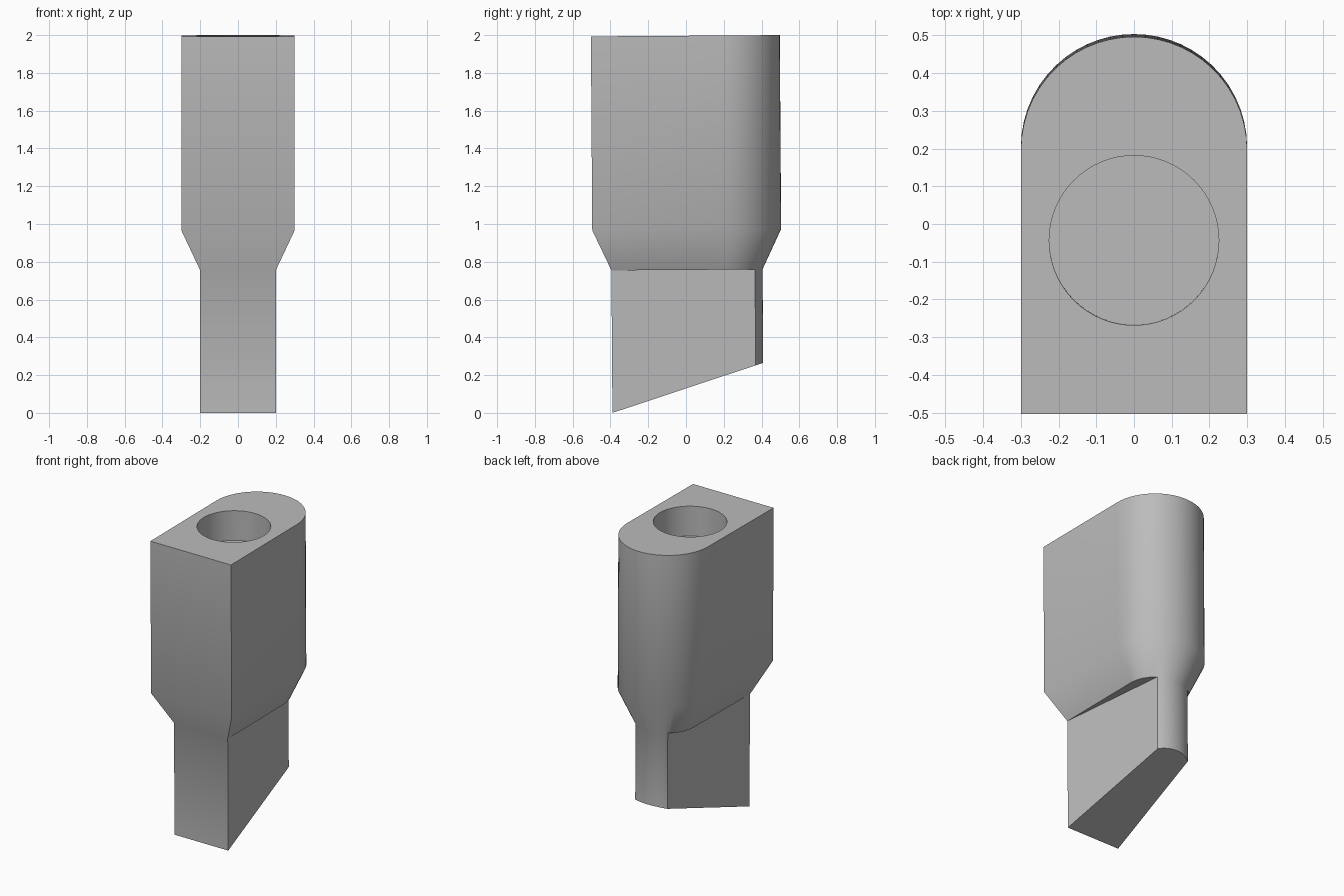
import bpy, bmesh, math
from mathutils import Matrix

cube = bpy.data.objects.get("Cube")
if cube:
    bpy.data.objects.remove(cube, do_unlink=True)

# Material
grey = bpy.data.materials.new("plain grey")
grey.use_nodes = True
colour = (0.5, 0.5, 0.5, 1)
grey.diffuse_color = colour
grey.node_tree.nodes["Principled BSDF"].inputs["Base Color"].default_value = colour

SIDE, BACK = 8, 12               # arc segments on each flank and across the back
CUT = math.acos(0.6)             # where the lower wedge meets the rounded back
angles = [CUT * i / SIDE for i in range(SIDE)]
angles += [CUT + (math.pi - 2 * CUT) * i / BACK for i in range(BACK)]
angles += [math.pi - CUT + CUT * i / SIDE for i in range(SIDE + 1)]

bm = bmesh.new()


def ring(half, front, z):
    """Outline with a square front and a round back: left corner, arc, right corner."""
    pts = [(half, front)]
    pts += [(half * math.cos(a), 0.2 + half * math.sin(a)) for a in angles]
    pts.append((-half, front))
    return [bm.verts.new((x, y, z)) for x, y in pts]


def bridge(lower, upper):
    n = len(lower)
    for i in range(n):
        j = (i + 1) % n
        bm.faces.new((lower[i], lower[j], upper[j], upper[i]))


# Upper block and the taper under it
top = ring(0.3, -0.5, 1.9965)
shoulder = ring(0.3, -0.5, 0.97)
neck = ring(0.2, -0.4, 0.757)
bridge(shoulder, top)
bridge(neck, shoulder)
bm.faces.new(top)

# Ledges left where the lower part narrows towards the back
first, last = 1 + SIDE, 1 + SIDE + BACK
bm.faces.new(neck[:first + 1])
bm.faces.new(neck[last:])

# Lower wedge with a slanted bottom
wedge = [neck[0]] + neck[first:last + 1] + [neck[-1]]
foot = [bm.verts.new((v.co.x, v.co.y, 0.003 + 0.324 * (v.co.y + 0.4))) for v in wedge]
bridge(foot, wedge)
bm.faces.new(foot)
bmesh.ops.recalc_face_normals(bm, faces=bm.faces)

mesh = bpy.data.meshes.new("tapered_block")
bm.to_mesh(mesh)
bm.free()
mesh.materials.append(grey)
block = bpy.data.objects.new("tapered_block", mesh)
bpy.context.collection.objects.link(block)

# Round socket sunk into the top
bpy.ops.mesh.primitive_cylinder_add(vertices=64, radius=0.225, depth=0.4,
                                    location=(0, -0.04, 1.9965))
cutter = bpy.context.object
cutter.name = "socket_cutter"
cutter.hide_render = True
cutter.data.materials.append(grey)
mod = block.modifiers.new("socket", 'BOOLEAN')
mod.operation = 'DIFFERENCE'
mod.solver = 'EXACT'
mod.object = cutter
bpy.ops.object.select_all(action='DESELECT')
block.select_set(True)
bpy.context.view_layer.objects.active = block
bpy.ops.object.modifier_apply(modifier=mod.name)
bpy.data.objects.remove(cutter, do_unlink=True)

# Slight lean towards the front
pivot = Matrix.Translation((0, 0, 1.5))
mesh.transform(pivot @ Matrix.Rotation(0.007, 4, 'X') @ pivot.inverted())
bpy.ops.object.shade_smooth_by_angle(angle=math.radians(30))
